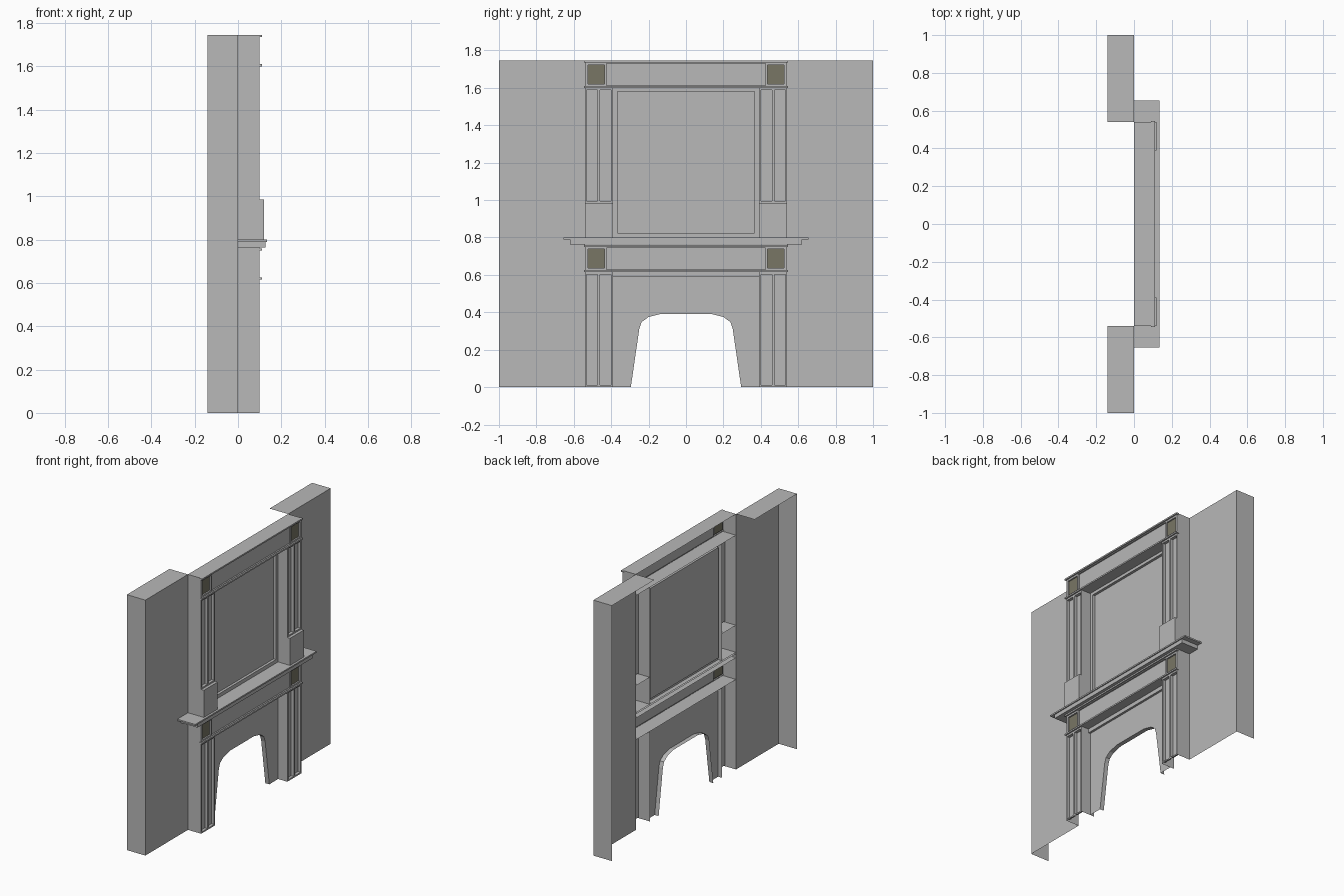
import bpy, bmesh

old = bpy.data.objects.get("Cube")
if old:
    bpy.data.objects.remove(old, do_unlink=True)


def material(name, rgb):
    m = bpy.data.materials.new(name)
    m.use_nodes = True
    m.diffuse_color = (*rgb, 1)
    m.node_tree.nodes["Principled BSDF"].inputs["Base Color"].default_value = (*rgb, 1)
    return m


STONE = material("grey stone", (0.48, 0.48, 0.48))
TILE = material("olive tile", (0.19, 0.18, 0.13))

HALF, INNER = 0.54, 0.39      # breast half width, inner edge of pilasters
FRONT, PANEL = 0.10, 0.03     # depth of breast face and recessed panels
TOP, SHELF = 1.745, 0.80
FRIEZE = 0.145                # frieze height


def finish(name, bm):
    bmesh.ops.remove_doubles(bm, verts=bm.verts, dist=0.0001)
    mesh = bpy.data.meshes.new(name)
    bm.to_mesh(mesh)
    bm.free()
    mesh.materials.append(STONE)
    mesh.materials.append(TILE)
    obj = bpy.data.objects.new(name, mesh)
    bpy.context.collection.objects.link(obj)
    return obj


def quad(bm, *points):
    return bm.faces.new([bm.verts.new(p) for p in points])


def shell(name, x, y, z, sides):
    """Box made of only the listed sides, such as '+x -z'."""
    bm = bmesh.new()
    (a, b), (c, d), (e, f) = x, sorted(y), z
    box = {
        "+x": ((b, c, e), (b, d, e), (b, d, f), (b, c, f)),
        "-x": ((a, c, e), (a, c, f), (a, d, f), (a, d, e)),
        "+y": ((a, d, e), (a, d, f), (b, d, f), (b, d, e)),
        "-y": ((a, c, e), (b, c, e), (b, c, f), (a, c, f)),
        "+z": ((a, c, f), (b, c, f), (b, d, f), (a, d, f)),
        "-z": ((a, c, e), (a, d, e), (b, d, e), (b, c, e)),
    }
    for side in sides.split():
        quad(bm, *box[side])
    return finish(name, bm)


def relief(name, ys, zs, base, sunk, tiles=()):
    """Flat front facing +x; sunk maps cells (column, row) to a deeper x."""
    bm = bmesh.new()
    ys = sorted(ys)
    for i in range(len(ys) - 1):
        for j in range(len(zs) - 1):
            a, b, c, d = ys[i], ys[i + 1], zs[j], zs[j + 1]
            x = sunk.get((i, j), base)
            face = quad(bm, (x, a, c), (x, b, c), (x, b, d), (x, a, d))
            face.material_index = int((i, j) in tiles)
            # reveals around a sunk cell
            if x < base:
                quad(bm, (x, a, c), (x, a, d), (base, a, d), (base, a, c))
                quad(bm, (x, b, c), (base, b, c), (base, b, d), (x, b, d))
                quad(bm, (x, a, c), (base, a, c), (base, b, c), (x, b, c))
                quad(bm, (x, a, d), (x, b, d), (base, b, d), (base, a, d))
    return finish(name, bm)


# Flanking walls, pilasters and plinth blocks on both sides
for s, tag in ((1, "far"), (-1, "near")):
    out, inn = ("+y", "-y") if s > 0 else ("-y", "+y")
    shell(f"{tag}_wall", (-0.14, 0), (s * HALF, s), (0, TOP), f"+x +z {out}")
    shell(f"{tag}_breast_side", (0, FRONT), (s * INNER, s * HALF), (0, TOP), out)
    for part, z0, z1 in (("lower", 0, 0.615), ("upper", 0.985, 1.60)):
        relief(f"{tag}_{part}_pilaster",
               [s * y for y in (INNER, 0.40, 0.46, 0.473, 0.533, HALF)],
               (z0, z0 + 0.01, z1 - 0.012, z1), FRONT,
               {(1, 1): 0.08, (3, 1): 0.08})
        shell(f"{tag}_{part}_pilaster_return", (0, FRONT),
              (s * INNER, s * HALF), (z0, z1), inn)
    shell(f"{tag}_plinth_block", (0, 0.12), (s * INNER, s * HALF),
          (SHELF, 0.985), "+x +y -y +z")

# Friezes with sunk centre panel, corner tiles and thin mouldings
for part, z0 in (("lower", 0.615), ("upper", TOP - FRIEZE)):
    z1 = z0 + FRIEZE
    half = (0.425, 0.435, 0.525, HALF)
    cols = [-y for y in half] + list(half)
    rows = (z0, z0 + 0.013, z0 + 0.021, z1 - 0.022, z1 - 0.015, z1)
    sunk = {(1, 2): 0.09, (5, 2): 0.09}
    relief(f"{part}_frieze_blocks", cols, rows, FRONT, sunk, ((1, 2), (5, 2)))
    # hollow the middle column as one panel
    frieze = bpy.data.objects[f"{part}_frieze_blocks"]
    bm = bmesh.new()
    bm.from_mesh(frieze.data)
    middle = [f for f in bm.faces
              if abs(f.calc_center_median().y) < 0.01
              and rows[1] < f.calc_center_median().z < rows[4]]
    moved = bmesh.ops.extrude_face_region(bm, geom=middle)
    bmesh.ops.delete(bm, geom=middle, context="FACES")
    for v in moved["geom"]:
        if isinstance(v, bmesh.types.BMVert):
            v.co.x = 0.09
    bm.to_mesh(frieze.data)
    bm.free()
    shell(f"{part}_frieze_soffit", (0, FRONT), (-HALF, HALF), (z0, z1), "-z")
    for edge, z in (("bottom", z0), ("top", z1 - 0.01)):
        shell(f"{part}_frieze_{edge}_moulding", (FRONT - 0.01, 0.11),
              (-0.545, 0.545), (z, z + 0.01), "+x +y -y +z -z")
shell("breast_top", (0, FRONT), (-HALF, HALF), (0, TOP), "+z")

# Mantel shelf in two boards
shell("mantel_lower_board", (0, 0.128), (-0.62, 0.62), (0.763, 0.79), "+x +y -y -z")
shell("mantel_upper_board", (0, 0.135), (-0.655, 0.655), (0.79, SHELF), "+x +y -y +z -z")

# Overmantel panel, framed and sunk
relief("overmantel_panel", (-INNER, -0.367, 0.367, INNER),
       (SHELF, 0.825, 1.58, 1.60), PANEL, {(1, 1): 0.012})

# Fireplace surround with arched opening
arch = [(0.295, 0), (0.25, 0.31), (0.237, 0.348), (0.2, 0.375), (0.13, 0.392)]
arch += [(-y, z) for y, z in reversed(arch)]
outline = [(INNER, 0), (INNER, 0.615), (-INNER, 0.615), (-INNER, 0)]
bm = bmesh.new()
bm.faces.new([bm.verts.new((PANEL, y, z)) for y, z in outline + arch[::-1]])
for (ya, za), (yb, zb) in zip(arch, arch[1:]):
    quad(bm, (0, ya, za), (PANEL, ya, za), (PANEL, yb, zb), (0, yb, zb))
finish("fireplace_surround", bm)
shell("surround_fascia", (PANEL, 0.045), (-INNER, INNER), (0.588, 0.615), "+x -z")
